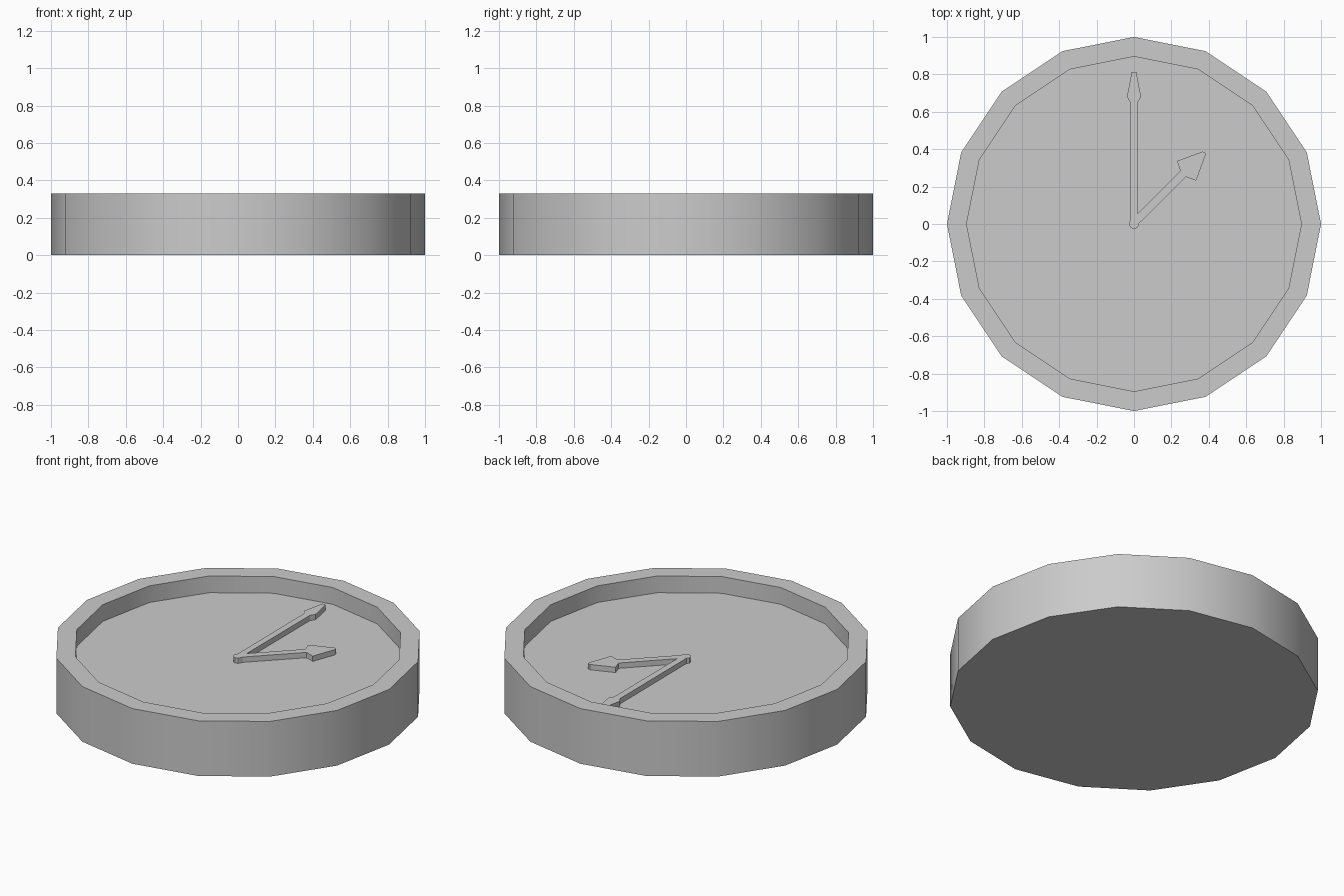
import bpy, bmesh
from math import sin, cos, pi

if "Cube" in bpy.data.objects:
    bpy.data.objects.remove(bpy.data.objects["Cube"])

SIDES = 16
FLOOR, RIM, HAND_TOP = 0.23, 0.33, 0.262


def make_object(name, bm):
    bmesh.ops.recalc_face_normals(bm, faces=bm.faces)
    mesh = bpy.data.meshes.new(name)
    bm.to_mesh(mesh)
    bm.free()
    obj = bpy.data.objects.new(name, mesh)
    bpy.context.collection.objects.link(obj)
    bpy.ops.object.select_all(action='DESELECT')
    obj.select_set(True)
    bpy.context.view_layer.objects.active = obj
    bpy.ops.object.shade_smooth_by_angle(angle=pi / 6)
    return obj


# Case: closed bottom, outer wall, flat rim, inner wall and sunken dial
bm = bmesh.new()
rings = []
for r, z in [(1, 0), (1, RIM), (0.895, RIM), (0.895, FLOOR)]:
    rings.append([bm.verts.new((r * cos(2 * pi * i / SIDES), r * sin(2 * pi * i / SIDES), z))
                  for i in range(SIDES)])
for a, b in zip(rings, rings[1:]):
    for i in range(SIDES):
        j = (i + 1) % SIDES
        bm.faces.new((a[i], a[j], b[j], b[i]))
bm.faces.new(rings[0])
bm.faces.new(rings[-1])
make_object("clock_case", bm)

# Hands: one joined outline with a rounded pivot, extruded up from the dial
pivot = [(0.026 * cos(a), 0.026 * sin(a)) for a in (pi * 1.1, pi * 1.3, pi * 1.5, pi * 1.7, pi * 1.9)]
hour_hand = [(0.028, 0.004), (0.278, 0.252), (0.332, 0.232), (0.383, 0.370), (0.380, 0.383),
             (0.366, 0.387), (0.230, 0.337), (0.248, 0.283), (0.020, 0.055)]
minute_hand = [(0.020, 0.65), (0.038, 0.68), (0.012, 0.812),
               (-0.012, 0.812), (-0.038, 0.68), (-0.020, 0.65), (-0.018, 0.02), (-0.028, 0.008)]
bm = bmesh.new()
base = bm.faces.new([bm.verts.new((x, y, FLOOR)) for x, y in pivot + hour_hand + minute_hand])
top = bmesh.ops.extrude_face_region(bm, geom=[base], use_keep_orig=True)["geom"]
bmesh.ops.translate(bm, vec=(0, 0, HAND_TOP - FLOOR),
                    verts=[v for v in top if isinstance(v, bmesh.types.BMVert)])
make_object("clock_hands", bm)
